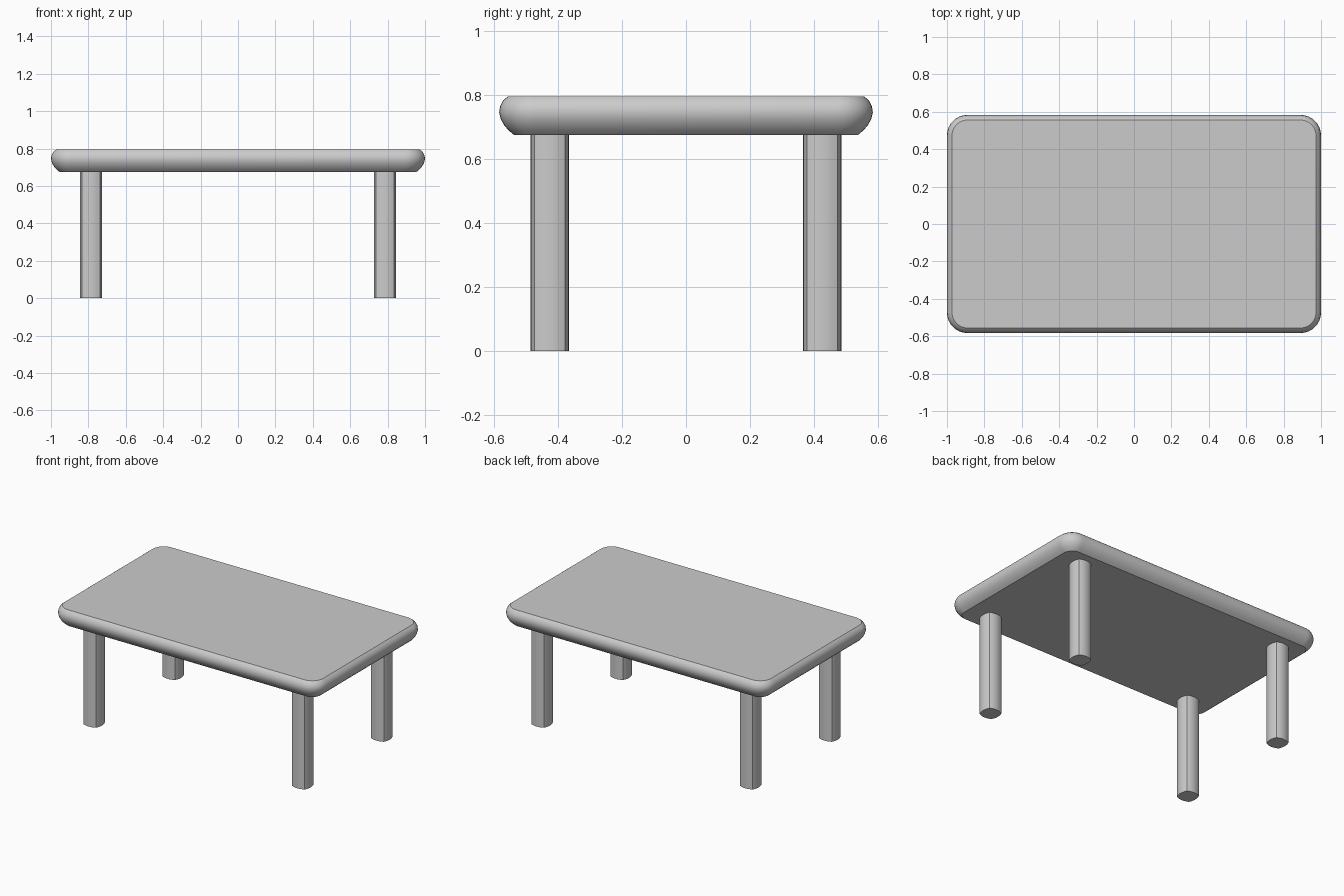
import bpy, bmesh
from math import sin, cos, pi, atan

if "Cube" in bpy.data.objects:
    bpy.data.objects.remove(bpy.data.objects["Cube"])


def loft(name, rings):
    """Capped loft through rings of equal point count, listed bottom to top."""
    bm = bmesh.new()
    loops = [[bm.verts.new(p) for p in ring] for ring in rings]
    n = len(loops[0])
    for a, b in zip(loops, loops[1:]):
        for i in range(n):
            j = (i + 1) % n
            bm.faces.new((a[i], a[j], b[j], b[i]))
    bm.faces.new(loops[0][::-1])
    bm.faces.new(loops[-1])
    bmesh.ops.recalc_face_normals(bm, faces=bm.faces)
    mesh = bpy.data.meshes.new(name)
    bm.to_mesh(mesh)
    bm.free()
    obj = bpy.data.objects.new(name, mesh)
    bpy.context.collection.objects.link(obj)
    bpy.ops.object.select_all(action='DESELECT')
    obj.select_set(True)
    bpy.context.view_layer.objects.active = obj
    bpy.ops.object.shade_smooth_by_angle(angle=pi / 6)
    return obj


def rounded_rect(hx, hy, r, z, seg=8):
    pts = []
    for k, (sx, sy) in enumerate(((1, 1), (-1, 1), (-1, -1), (1, -1))):
        for i in range(seg + 1):
            a = (k + i / seg) * pi / 2
            pts.append((sx * (hx - r) + r * cos(a), sy * (hy - r) + r * sin(a), z))
    return pts


def bulged_square(cx, cy, half, bulge, z, seg=6):
    """Square outline whose four sides are shallow outward arcs."""
    half_angle = 2 * atan(bulge / half)
    radius = half / sin(half_angle)
    pts = []
    for k in range(4):
        c, s = cos(k * pi / 2), sin(k * pi / 2)
        for i in range(seg):
            a = half_angle * (2 * i / seg - 1)
            x = half + bulge - radius + radius * cos(a)
            y = radius * sin(a)
            pts.append((cx + c * x - s * y, cy + s * x + c * y, z))
    return pts


# Table top: edge profile as (inset, height)
profile = [(0.047, 0.674), (0.030, 0.688), (0.016, 0.704), (0.005, 0.724), (0, 0.745),
           (0.003, 0.764), (0.012, 0.782), (0.027, 0.794)]
loft("table_top", [rounded_rect(1 - d, 0.583 - d, 0.11 - d, z) for d, z in profile])

# Four legs
for side, x in (("left", -0.786), ("right", 0.786)):
    for end, y in (("front", -0.425), ("back", 0.425)):
        loft(f"{end}_{side}_leg",
             [bulged_square(x, y, 0.0475, 0.012, z) for z in (0, 0.68)])
